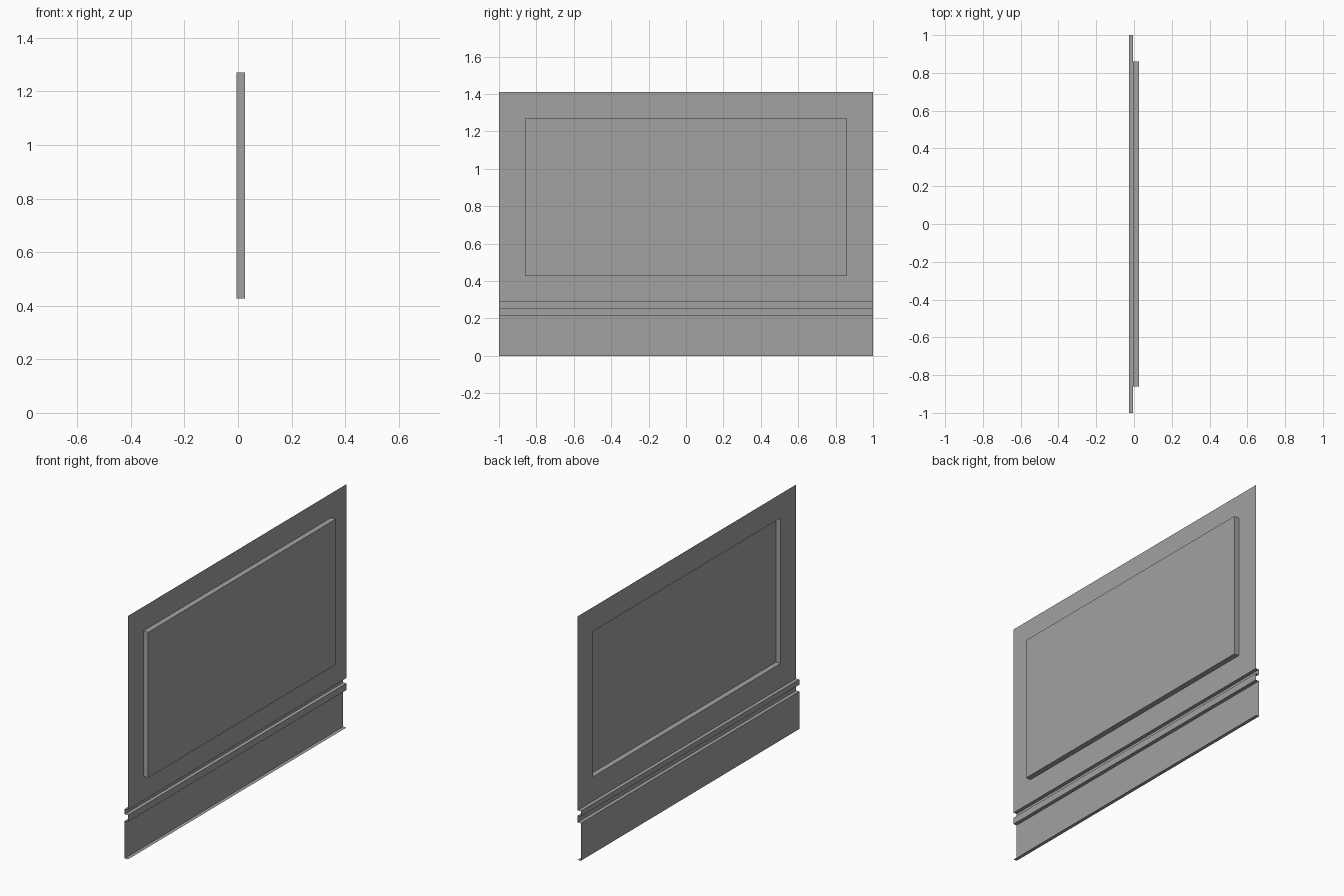
import bpy
import bmesh
from mathutils import Vector

cube = bpy.data.objects.get("Cube")
if cube:
    bpy.data.objects.remove(cube, do_unlink=True)

# One plain grey for the pressed sheet
grey = bpy.data.materials.new("mid_grey")
grey.use_nodes = True
colour = (0.36, 0.36, 0.36, 1.0)
grey.diffuse_color = colour
grey.node_tree.nodes["Principled BSDF"].inputs["Base Color"].default_value = colour

HALF_LENGTH = 1.0
BACK, SHEET, FACE = -0.026, -0.005, 0.026
MARGIN = 0.14

# Folded section (x, z) from the top edge down to the bottom lip
profile = [
    (SHEET, 1.41), (SHEET, 0.287),
    (BACK, 0.287), (BACK, 0.256),
    (SHEET, 0.256), (SHEET, 0.217),
    (BACK, 0.217), (BACK, 0.0),
    (SHEET, 0.0),
]

bm = bmesh.new()
ends = [[bm.verts.new((x, y, z)) for x, z in profile]
        for y in (-HALF_LENGTH, HALF_LENGTH)]
strips = []
for i in range(len(profile) - 1):
    strips.append(bm.faces.new((ends[0][i], ends[0][i + 1],
                                ends[1][i + 1], ends[1][i])))
bm.normal_update()

# Raised field pressed out of the tall upper strip, hollow behind
field = strips[0]
bmesh.ops.inset_individual(bm, faces=[field], thickness=MARGIN, use_even_offset=True)
raised = bmesh.ops.extrude_discrete_faces(bm, faces=[field])["faces"]
bmesh.ops.translate(bm, verts=list({v for f in raised for v in f.verts}),
                    vec=Vector((FACE - SHEET, 0, 0)))
bm.normal_update()

mesh = bpy.data.meshes.new("wall_panel")
bm.to_mesh(mesh)
bm.free()
mesh.materials.append(grey)
panel = bpy.data.objects.new("wall_panel", mesh)
bpy.context.collection.objects.link(panel)
